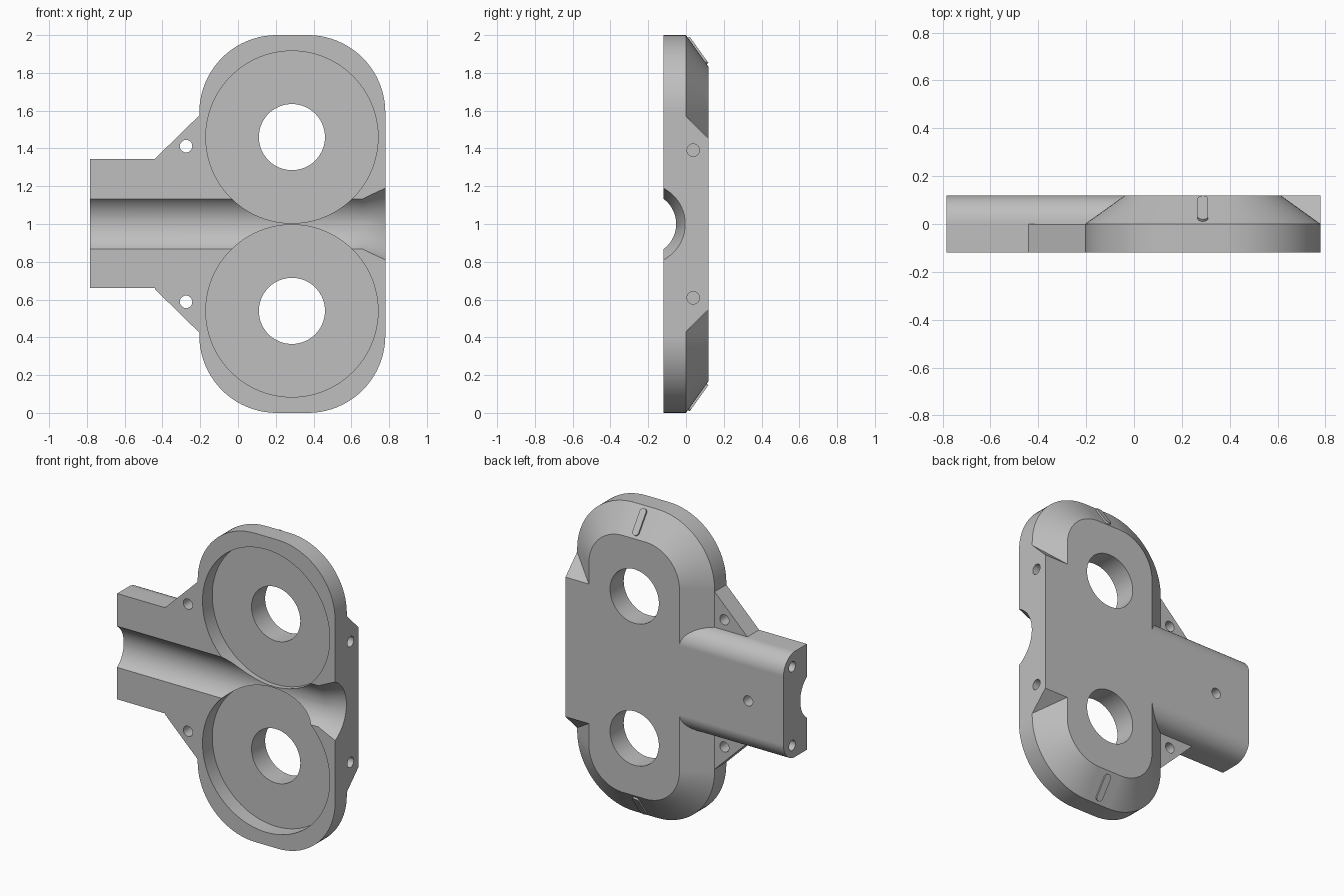
import bpy, bmesh, math

if "Cube" in bpy.data.objects:
    bpy.data.objects.remove(bpy.data.objects["Cube"])

grey = bpy.data.materials.new("mid_grey")
grey.diffuse_color = (0.52, 0.52, 0.52, 1)
grey.use_nodes = True
grey.node_tree.nodes["Principled BSDF"].inputs["Base Color"].default_value = grey.diffuse_color


def loft(name, rings):
    """Closed solid through matching rings of 3D points."""
    bm = bmesh.new()
    loops = [[bm.verts.new(p) for p in ring] for ring in rings]
    n = len(loops[0])
    for a, b in zip(loops, loops[1:]):
        for i in range(n):
            j = (i + 1) % n
            bm.faces.new((a[i], a[j], b[j], b[i]))
    bm.faces.new(loops[0])
    bm.faces.new(loops[-1])
    bmesh.ops.recalc_face_normals(bm, faces=bm.faces)
    me = bpy.data.meshes.new(name)
    bm.to_mesh(me)
    bm.free()
    me.materials.append(grey)
    ob = bpy.data.objects.new(name, me)
    bpy.context.collection.objects.link(ob)
    return ob


def prism_x(name, yz, x0, x1):
    return loft(name, [[(x, y, z) for y, z in yz] for x in (x0, x1)])


def prism_y(name, xz, y0, y1):
    return loft(name, [[(x, y, z) for x, z in xz] for y in (y0, y1)])


def arc(cx, cy, r, a0, a1, n):
    return [(cx + r * math.cos(math.radians(a0 + (a1 - a0) * i / n)),
             cy + r * math.sin(math.radians(a0 + (a1 - a0) * i / n))) for i in range(n + 1)]


def circle(cx, cy, r, n=32):
    return arc(cx, cy, r, 0, 360, n)[:-1]


def rounded_rect(cx, cz, hw, hh, r, n=20):
    pts = []
    for k, (sx, sz) in enumerate(((1, 1), (-1, 1), (-1, -1), (1, -1))):
        pts += arc(cx + sx * (hw - r), cz + sz * (hh - r), r, 90 * k, 90 * k + 90, n)
    return pts


def combine(target, other, operation):
    m = target.modifiers.new("combine", 'BOOLEAN')
    m.operation, m.solver, m.object = operation, 'EXACT', other
    bpy.context.view_layer.objects.active = target
    bpy.ops.object.modifier_apply(modifier=m.name)
    bpy.data.objects.remove(other)


def finish(ob):
    bpy.ops.object.select_all(action='DESELECT')
    ob.select_set(True)
    bpy.context.view_layer.objects.active = ob
    bpy.ops.object.shade_smooth_by_angle(angle=math.radians(25))
    w = ob.modifiers.new("weighted_normals", 'WEIGHTED_NORMAL')
    w.keep_sharp = True


CX, F, B = 0.2875, -0.12, 0.12      # body centre, front and back planes
INSET = 0.168

# Rounded body with a chamfered back
def outline(y, d):
    return [(x, y, z) for x, z in rounded_rect(CX, 1, 0.4925 - d, 1 - d, 0.41 - d)]

housing = loft("housing", [outline(F, 0), outline(0, 0), outline(B, INSET)])

# Arm with rounded back edges
profile = [(F, 0.66)] + arc(0, 0.78, 0.12, -90, 0, 12) + arc(0, 1.225, 0.12, 0, 90, 12) + [(F, 1.345)]
combine(housing, prism_x("arm", profile, -0.7825, 0.1), 'UNION')

# Square block on the right edge with sloping ends
combine(housing, prism_x("side_block", [(-0.05, 0.43), (0, 0.43), (B, 0.548), (B, 1.452),
                                        (0, 1.57), (-0.05, 1.57)], 0.3, 0.78), 'UNION')

for s in (1, -1):
    # Gusset between arm and body
    tri = [(-0.44, 0.345), (-0.15, 0.629), (-0.1, 0.2), (-0.44, 0.2)]
    combine(housing, prism_y("gusset", [(x, 1 + s * z) for x, z in tri], F, 0), 'UNION')

for s in (1, -1):
    # Round pocket and its through hole
    zc = 1 + s * 0.46
    combine(housing, prism_y("pocket", circle(0.2855, zc, 0.456, 96), -0.3, -0.02), 'DIFFERENCE')
    combine(housing, prism_y("bore", circle(0.2855, zc, 0.175, 64), -0.3, 0.3), 'DIFFERENCE')
    # Gusset, right edge and arm end screw holes
    combine(housing, prism_y("gusset_hole", circle(-0.275, 1 + s * 0.412, 0.033), -0.3, 0.3), 'DIFFERENCE')
    combine(housing, prism_x("edge_hole", circle(0.038, 1 + s * 0.391, 0.033), 0.62, 0.9), 'DIFFERENCE')
    combine(housing, prism_x("end_hole", circle(0.03, 1 + s * 0.255, 0.033), -0.9, -0.6), 'DIFFERENCE')

# Blind hole in the back of the arm
combine(housing, prism_y("back_hole", circle(-0.53, 1.0, 0.033), 0.02, 0.3), 'DIFFERENCE')

# Channel along the arm, flared at the right end
stations = ((-0.9, 0.165), (0.66, 0.165), (0.78, 0.213), (0.83, 0.233))
combine(housing, loft("channel", [[(x, y, z) for y, z in circle(-0.217, 1, r, 96)]
                                  for x, r in stations]), 'DIFFERENCE')
finish(housing)

# Raised pill-shaped marks on the top and bottom chamfers
L = math.hypot(B, INSET)
sy, sz = B / L, -INSET / L
pill = arc(0, 0.063, 0.022, 0, 180, 12) + arc(0, -0.063, 0.022, 180, 360, 12)
for s, name in ((1, "top_mark"), (-1, "bottom_mark")):
    rings = [[(CX + u, 0.06 + sy * v - sz * h, 1 + s * (0.916 + sz * v + sy * h))
              for u, v in pill] for h in (-0.01, 0.011)]
    finish(loft(name, rings))
